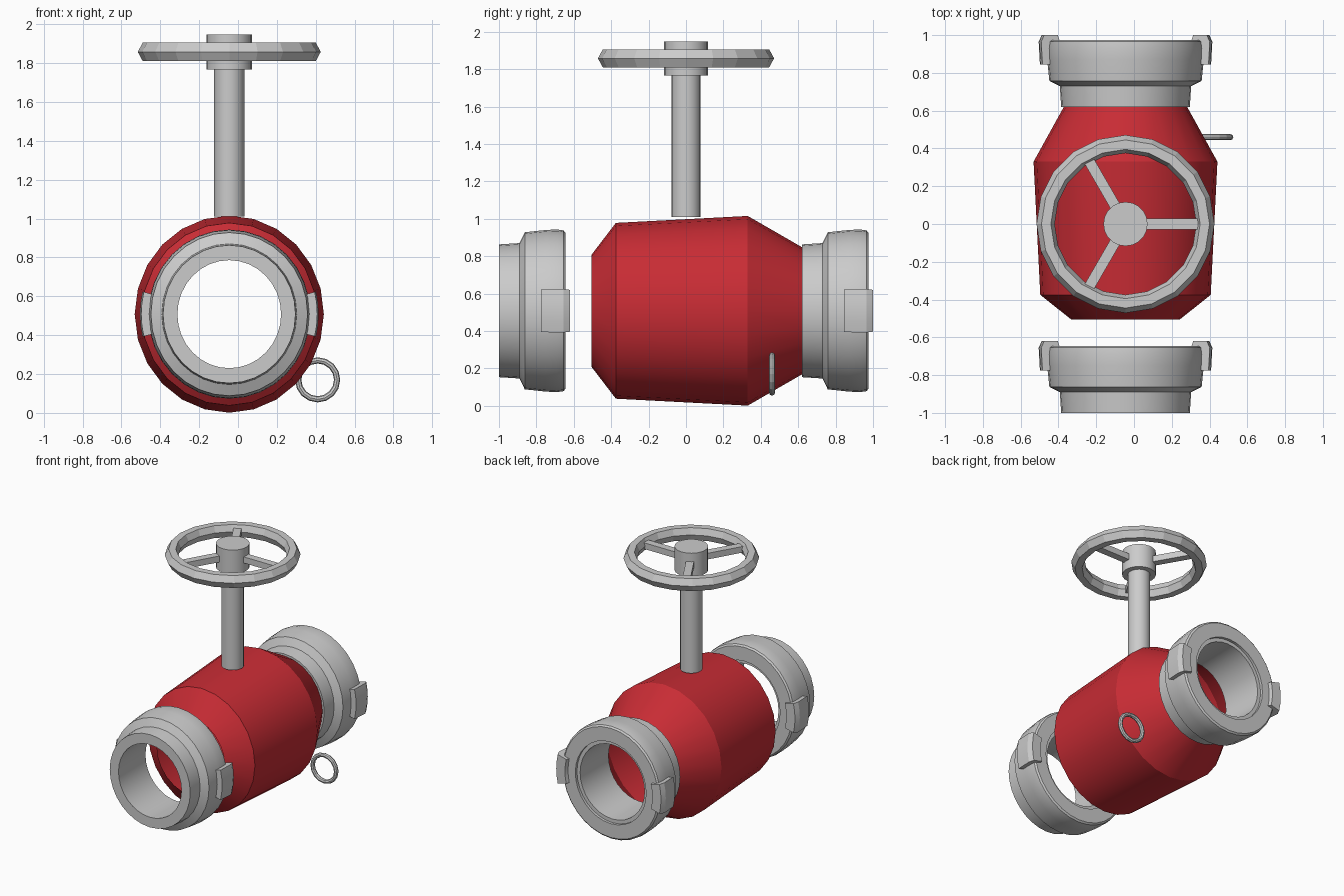
import bpy, math
from mathutils import Matrix, Vector

if "Cube" in bpy.data.objects:
    bpy.data.objects.remove(bpy.data.objects["Cube"])

CX, CZ = -0.045, 0.508          # pipe axis position
SQ = 0.96                       # slight sideways squash of the pipe parts
# maps lathe space (axis = z) to the pipe axis (along +y)
PIPE = Matrix.Translation((CX, 0, CZ)) @ Matrix.Diagonal((SQ, 1, 1, 1)) @ Matrix.Rotation(-math.pi / 2, 4, 'X')
STEM = Matrix.Translation((CX, 0, 0))


def finish(name, verts, faces, mat=None, smooth=True, recalc=True):
    me = bpy.data.meshes.new(name)
    me.from_pydata([tuple(v) for v in verts], [], faces)
    ob = bpy.data.objects.new(name, me)
    bpy.context.collection.objects.link(ob)
    if mat:
        me.materials.append(mat)
    bpy.ops.object.select_all(action='DESELECT')
    ob.select_set(True)
    bpy.context.view_layer.objects.active = ob
    if recalc:
        bpy.ops.object.mode_set(mode='EDIT')
        bpy.ops.mesh.select_all(action='SELECT')
        bpy.ops.mesh.normals_make_consistent(inside=False)
        bpy.ops.object.mode_set(mode='OBJECT')
    if smooth:
        bpy.ops.object.shade_smooth_by_angle(angle=math.radians(25))
    return ob


def lathe(name, profile, xf, sides, closed=True, arc=None, caps=False, **kw):
    """Spin an (r, t) profile; arc=(start, end) makes a capped segment."""
    n = len(profile)
    a0, a1 = arc or (0, 2 * math.pi)
    cols = sides + 1 if arc else sides
    verts, faces = [], []
    for i in range(cols):
        a = a0 + (a1 - a0) * i / sides
        verts += [xf @ Vector((r * math.cos(a), r * math.sin(a), t)) for r, t in profile]
    for i in range(sides):
        j = (i + 1) % cols
        for k in range(n if closed else n - 1):
            m = (k + 1) % n
            faces.append((i * n + k, j * n + k, j * n + m, i * n + m))
    if arc:
        faces += [tuple(range(n)), tuple(range(sides * n, sides * n + n))]
    if caps:
        faces += [tuple(i * n for i in range(cols)), tuple(i * n + n - 1 for i in range(cols))]
    return finish(name, verts, faces, **kw)


red = bpy.data.materials.new("red_paint")
red.diffuse_color = (0.58, 0.025, 0.035, 1)
red.use_nodes = True
red.node_tree.nodes["Principled BSDF"].inputs["Base Color"].default_value = red.diffuse_color

# hollow valve body, open at both ends
lathe("valve_body", [(0.30, -0.505), (0.47, -0.375), (0.507, 0.33), (0.34, 0.62)],
      PIPE, 24, closed=False, mat=red)

# hose couplings with two hooked lugs each
coupling = [(0.278, 0), (0.355, 0), (0.362, 0.11), (0.42, 0.138), (0.432, 0.25), (0.435, 0.31),
            (0.43, 0.345), (0.418, 0.355), (0.312, 0.355), (0.312, 0.335), (0.284, 0.335)]
lug = [(0.42, 0.225), (0.472, 0.225), (0.479, 0.345), (0.462, 0.38), (0.385, 0.38), (0.375, 0.352), (0.42, 0.345)]
for label, y in (("front", -1.0), ("back", 0.62)):
    xf = Matrix.Translation((0, y, 0)) @ PIPE
    lathe(label + "_coupling", coupling, xf, 32)
    for side, mid in (("right", 0), ("left", math.pi)):
        h = math.radians(14)
        lathe(f"{label}_{side}_lug", lug, xf, 4, arc=(mid - h, mid + h))

# stem, hub and handwheel
lathe("stem", [(0.078, 1.01), (0.078, 1.78)], STEM, 20, closed=False, caps=True)
lathe("wheel_hub", [(0.117, 1.767), (0.117, 1.947)], STEM, 20, closed=False, caps=True)
lathe("wheel_rim", [(0.445, 1.81), (0.471, 1.858), (0.445, 1.905), (0.395, 1.905), (0.375, 1.858), (0.395, 1.81)],
      STEM, 20, smooth=False)
for i in range(3):
    rot = STEM @ Matrix.Rotation(i * 2 * math.pi / 3, 4, 'Z')
    v = [rot @ Vector((x, y, z)) for x in (0.08, 0.385) for y in (-0.028, 0.028) for z in (1.835, 1.882)]
    finish(f"wheel_spoke_{i + 1}", v, [(0, 1, 3, 2), (4, 6, 7, 5), (0, 4, 5, 1), (2, 3, 7, 6), (0, 2, 6, 4), (1, 5, 7, 3)],
           smooth=False)

# small chain ring at the lower right
ring = [(0.1 + 0.016 * math.cos(k * math.pi / 4), 0.016 * math.sin(k * math.pi / 4)) for k in range(8)]
lathe("chain_ring", ring, Matrix.Translation((0.41, 0.46, 0.17)) @ Matrix.Rotation(-math.pi / 2, 4, 'X'), 16, smooth=False)
